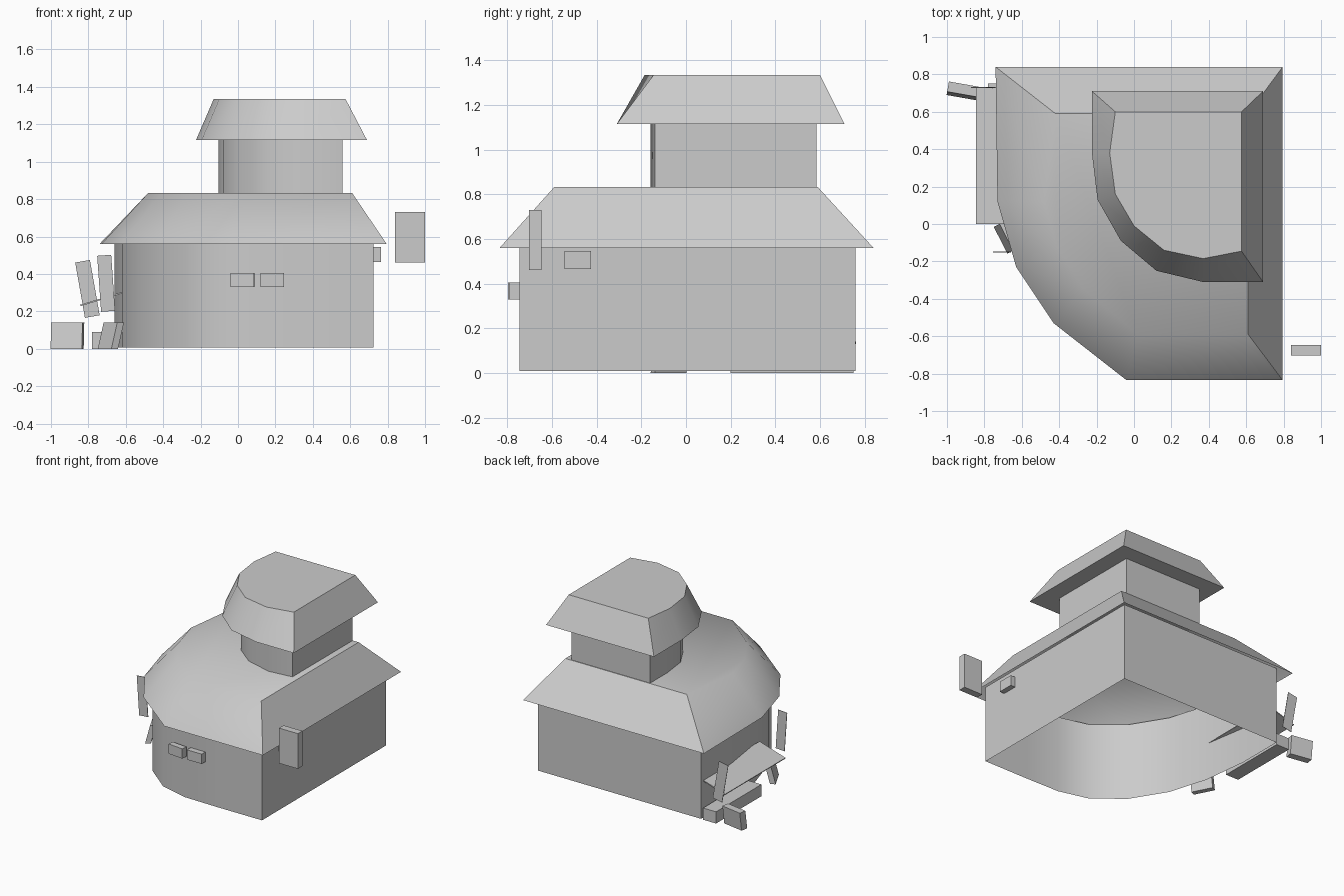
import bpy, bmesh
from math import radians
from mathutils import Matrix, Euler

cube = bpy.data.objects.get("Cube")
if cube:
    bpy.data.objects.remove(cube, do_unlink=True)

stone = bpy.data.materials.new("light_grey")
stone.use_nodes = True
stone.diffuse_color = (0.6, 0.6, 0.6, 1)
stone.node_tree.nodes["Principled BSDF"].inputs["Base Color"].default_value = (0.6, 0.6, 0.6, 1)


def finish(name, bm):
    bmesh.ops.recalc_face_normals(bm, faces=bm.faces)
    mesh = bpy.data.meshes.new(name)
    bm.to_mesh(mesh)
    bm.free()
    mesh.materials.append(stone)
    obj = bpy.data.objects.new(name, mesh)
    bpy.context.collection.objects.link(obj)
    return obj


def loft(name, low, high, z0, z1, floor=True, top=True, smooth_top=False):
    """Join two matching outlines; outlines run from the back right corner,
    along the back, round the curve and end at the front right corner."""
    bm = bmesh.new()
    a = [bm.verts.new((x, y, z0)) for x, y in low]
    b = [bm.verts.new((x, y, z1)) for x, y in high]
    n = len(a)
    for i in range(n):
        j = (i + 1) % n
        side = bm.faces.new((a[i], a[j], b[j], b[i]))
        side.smooth = 0 < i < n - 1      # back and right sides stay flat
    if top:
        bm.faces.new(b).smooth = smooth_top
    if floor:
        bm.faces.new(a)
    return finish(name, bm)


def box(name, centre, size, rot=(0, 0, 0), lean=0):
    """Turned box; lean slides its top along its own depth, base kept level."""
    bm = bmesh.new()
    turn = Euler([radians(r) for r in rot]).to_matrix().to_4x4()
    shear = Matrix.Identity(4)
    shear[1][2] = lean
    bmesh.ops.create_cube(bm, size=1, matrix=Matrix.Translation(centre) @ turn @ shear @ Matrix.Diagonal((*size, 1)))
    return finish(name, bm)


# Ground floor walls, open underneath and reaching up inside the roof
wall = [(0.725, 0.76), (-0.66, 0.76), (-0.66, 0.4), (-0.62, 0.05), (-0.53, -0.25),
        (-0.37, -0.51), (-0.16, -0.68), (0.07, -0.74), (0.35, -0.745), (0.725, -0.745)]
loft("lower_walls", wall, wall, 0.008, 0.605, floor=False, top=False)

# Wide sloping roof, a hollow shell
eave = [(0.795, 0.84), (-0.74, 0.84), (-0.73, 0.12), (-0.63, -0.23),
        (-0.43, -0.53), (-0.04, -0.835), (0.795, -0.835)]
ridge = [(0.61, 0.59), (-0.42, 0.59), (-0.48, 0.12), (-0.41, -0.13),
         (-0.27, -0.35), (0.02, -0.59), (0.61, -0.59)]
loft("lower_roof", eave, ridge, 0.56, 0.833, floor=False, smooth_top=True)

# Tower with its own roof
tower = [(0.56, 0.585), (-0.105, 0.585), (-0.105, 0.38), (-0.08, 0.18),
         (0.01, 0.02), (0.16, -0.1), (0.37, -0.16), (0.56, -0.14)]
loft("tower_walls", tower, tower, 0.83, 1.12)
tower_eave = [(0.69, 0.71), (-0.225, 0.71), (-0.225, 0.38), (-0.195, 0.13),
              (-0.07, -0.09), (0.12, -0.25), (0.37, -0.31), (0.69, -0.31)]
tower_top = [(0.575, 0.6), (-0.1, 0.6), (-0.13, 0.38), (-0.1, 0.16),
             (0.0, -0.01), (0.16, -0.14), (0.37, -0.185), (0.575, -0.145)]
loft("tower_roof", tower_eave, tower_top, 1.115, 1.335)

# Plaques on the front and fittings on the right
for i, (x, angle) in enumerate(((0.025, -6), (0.183, 0))):
    box(f"front_plaque_{i + 1}", (x, -0.768, 0.367), (0.125, 0.045, 0.075), (0, 0, angle))
box("side_bracket", (0.74, -0.485, 0.505), (0.05, 0.12, 0.08))
box("hanging_sign", (0.92, -0.675, 0.595), (0.16, 0.055, 0.27))

# Stall on the curved side: counter, bench, thin end boards and footings
box("stall_counter", (-0.733, 0.365, 0.265), (0.23, 0.73, 0.008), (0, -17, 0))
box("stall_bench", (-0.725, 0.475, 0.045), (0.11, 0.55, 0.09))
box("back_end_board", (-0.805, 0.73, 0.32), (0.08, 0.004, 0.3), (0, -10, 0))
box("front_end_board", (-0.705, -0.15, 0.35), (0.075, 0.004, 0.3), (0, -4, 0))
box("back_footing", (-0.912, 0.711, 0.07), (0.17, 0.055, 0.14), (0, 0, -10), lean=0.13)
box("front_footing", (-0.68, -0.07, 0.07), (0.16, 0.04, 0.14), (0, 0, -63), lean=0.25)
